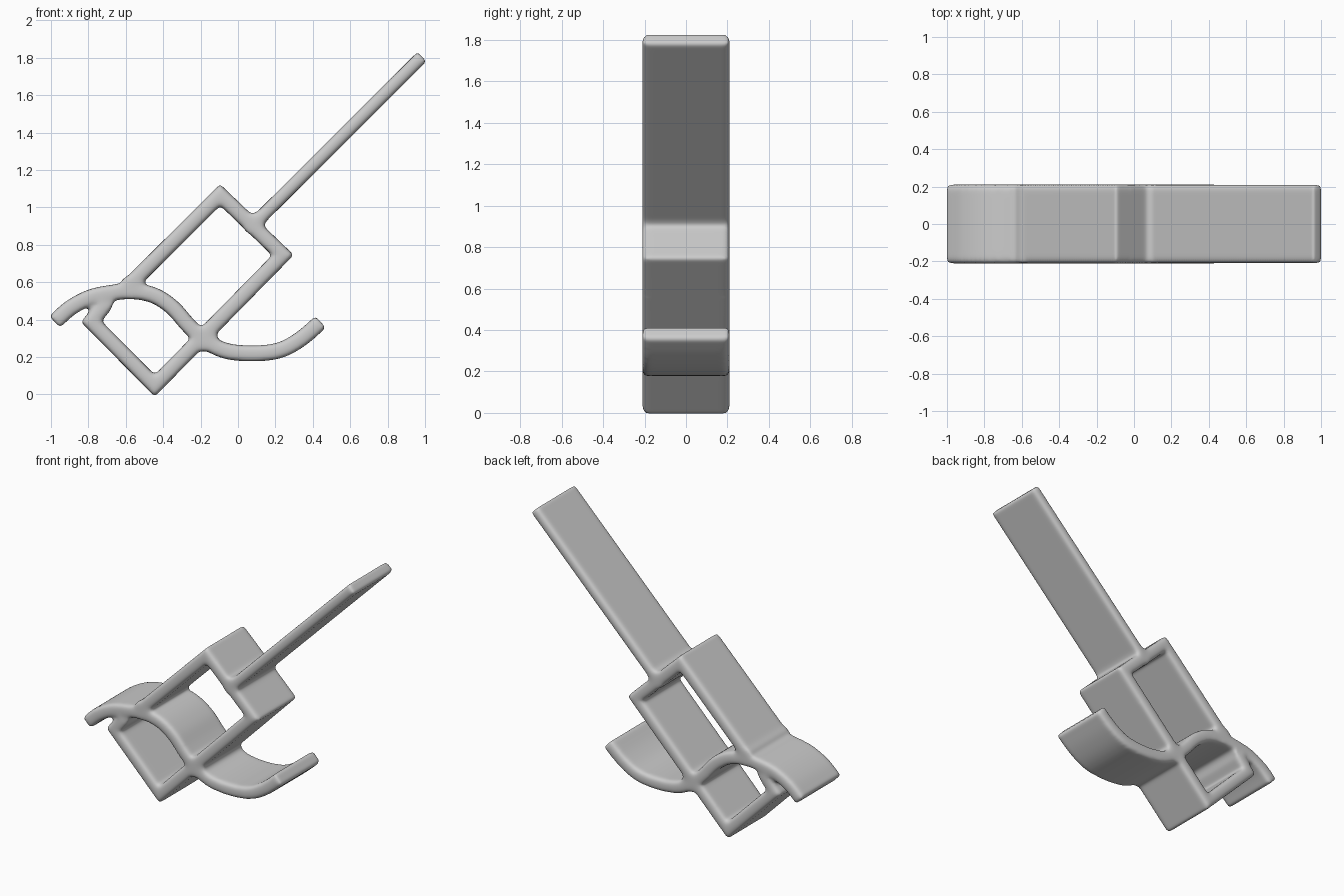
import bpy, bmesh
from mathutils import Vector, Matrix

cube = bpy.data.objects.get("Cube")
if cube:
    bpy.data.objects.remove(cube, do_unlink=True)

HALF_DEPTH = 0.211
CHAMFER = 0.015

grey = bpy.data.materials.new("plain_grey")
grey.use_nodes = True
colour = (0.6, 0.6, 0.6, 1)
grey.diffuse_color = colour
grey.node_tree.nodes["Principled BSDF"].inputs["Base Color"].default_value = colour


def spline(points, steps=5):
    """Smooth path through the points (Catmull-Rom)."""
    p = [Vector(q) for q in points]
    p = [2 * p[0] - p[1]] + p + [2 * p[-1] - p[-2]]
    out = []
    for a, b, c, d in zip(p, p[1:], p[2:], p[3:]):
        for i in range(steps):
            t = i / steps
            out.append(b + (c - a) * t / 2 + (2 * a - 5 * b + 4 * c - d) * t * t / 2
                       + (3 * b - a - 3 * c + d) * t ** 3 / 2)
    return out + [p[-2]]


def strip(bm, points, half):
    """Flat band of given half thickness, following a path with mitred corners."""
    pts = [Vector(q) for q in points]
    h, d, c = half, HALF_DEPTH, CHAMFER
    section = [(h, c - d), (h, d - c), (h - c, d), (c - h, d),
               (-h, d - c), (-h, c - d), (c - h, -d), (h - c, -d)]
    rings = []
    for i, q in enumerate(pts):
        before = (q - pts[i - 1]).normalized() if i else None
        after = (pts[i + 1] - q).normalized() if i < len(pts) - 1 else None
        before, after = before or after, after or before
        tangent = (before + after).normalized()
        normal = Vector((-tangent.y, tangent.x)) / tangent.dot(after)
        rings.append([bm.verts.new((q.x + normal.x * s, y, q.y + normal.y * s))
                      for s, y in section])
    for r, s in zip(rings, rings[1:]):
        for k in range(len(section)):
            n = (k + 1) % len(section)
            bm.faces.new((r[k], r[n], s[n], s[k]))
    bm.faces.new(rings[0][::-1])
    bm.faces.new(rings[-1])


def hub(bm, x, z, radius):
    """Thickened joint where bands meet."""
    place = Matrix.Translation((x, 0, z)) @ Matrix.Rotation(1.5708, 4, "X")
    bmesh.ops.create_cone(bm, cap_ends=True, segments=20, radius1=radius,
                          radius2=radius, depth=2 * HALF_DEPTH - 0.01, matrix=place)


bm = bmesh.new()
# Rectangular frame with its lower box
strip(bm, [(-0.71, 0.48), (-0.785, 0.39), (-0.445, 0.047), (0.24, 0.745),
           (-0.095, 1.067), (-0.59, 0.575)], 0.041)
# Long straight blade
strip(bm, [(0.08, 0.905), (0.984, 1.806)], 0.035)
# Wavy cross arm
strip(bm, spline([(-0.98, 0.388), (-0.9, 0.46), (-0.8, 0.515), (-0.7, 0.54),
                  (-0.57, 0.552), (-0.45, 0.53), (-0.35, 0.465), (-0.27, 0.375),
                  (-0.18, 0.29), (-0.06, 0.232), (0.1, 0.22), (0.23, 0.239),
                  (0.34, 0.3), (0.442, 0.388)]), 0.042)
# Filleted joints
for joint in [(0.085, 0.912, 0.058), (-0.57, 0.575, 0.062),
              (-0.18, 0.3, 0.07), (-0.715, 0.5, 0.05)]:
    hub(bm, *joint)
bmesh.ops.recalc_face_normals(bm, faces=bm.faces)

mesh = bpy.data.meshes.new("band_frame")
bm.to_mesh(mesh)
bm.free()
mesh.materials.append(grey)
body = bpy.data.objects.new("band_frame", mesh)
bpy.context.collection.objects.link(body)

# Fuse the bands and round every edge
fuse = body.modifiers.new("fuse", "REMESH")
fuse.mode = "VOXEL"
fuse.voxel_size = 0.012
fuse.use_smooth_shade = True
soften = body.modifiers.new("soften", "SMOOTH")
soften.factor = 0.5
soften.iterations = 10
